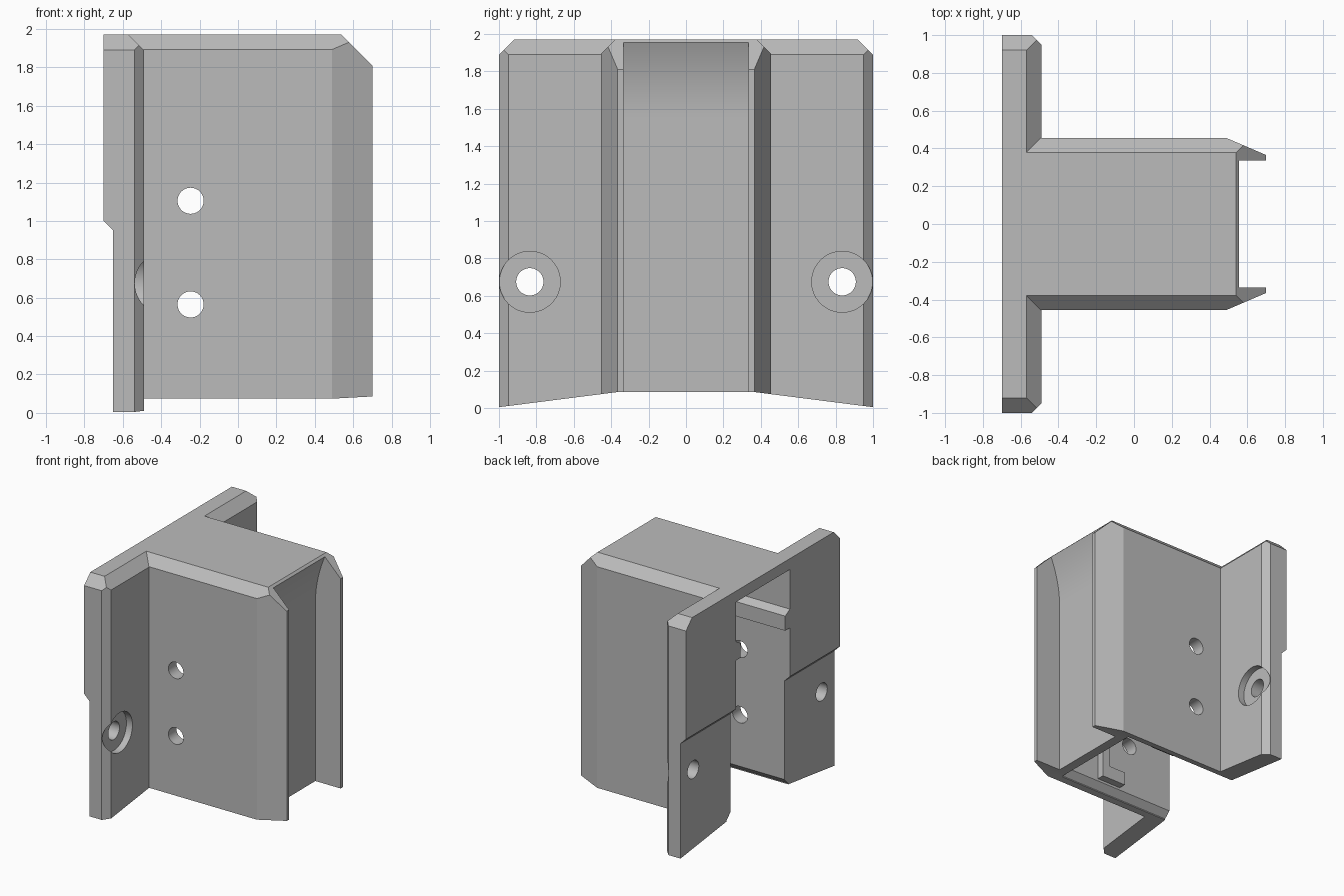
import bpy, bmesh, math
from mathutils import Vector

if "Cube" in bpy.data.objects:
    bpy.data.objects.remove(bpy.data.objects["Cube"], do_unlink=True)

grey = bpy.data.materials.new("plain grey")
grey.use_nodes = True
colour = (0.5, 0.5, 0.5, 1)
grey.diffuse_color = colour
grey.node_tree.nodes["Principled BSDF"].inputs["Base Color"].default_value = colour


def make_object(name, bm):
    bmesh.ops.recalc_face_normals(bm, faces=bm.faces[:])
    mesh = bpy.data.meshes.new(name)
    bm.to_mesh(mesh)
    bm.free()
    obj = bpy.data.objects.new(name, mesh)
    bpy.context.collection.objects.link(obj)
    mesh.materials.append(grey)
    return obj


def prism(name, profile, axis, lo, hi, planes=()):
    """Extrude a profile along an axis, then trim it with (point, outward normal) planes."""
    place = {"x": lambda a, b, t: (t, a, b),
             "y": lambda a, b, t: (a, t, b),
             "z": lambda a, b, t: (a, b, t)}[axis]
    bm = bmesh.new()
    rings = [[bm.verts.new(place(a, b, t)) for a, b in profile] for t in (lo, hi)]
    for ring in rings:
        bm.faces.new(ring)
    n = len(profile)
    for i in range(n):
        j = (i + 1) % n
        bm.faces.new((rings[0][i], rings[0][j], rings[1][j], rings[1][i]))
    for point, normal in planes:
        cut = bmesh.ops.bisect_plane(bm, geom=bm.verts[:] + bm.edges[:] + bm.faces[:],
                                     plane_co=point, plane_no=Vector(normal).normalized(),
                                     clear_outer=True)
        edges = [g for g in cut["geom_cut"] if isinstance(g, bmesh.types.BMEdge)]
        bmesh.ops.holes_fill(bm, edges=edges, sides=0)
    return make_object(name, bm)


def mirrored(half):
    return half + [(-a, b) for a, b in reversed(half)]


def rect(a0, a1, b0, b1):
    return [(a0, b0), (a1, b0), (a1, b1), (a0, b1)]


def circle(a, b, r, n=48):
    return [(a + r * math.cos(2 * math.pi * i / n), b + r * math.sin(2 * math.pi * i / n))
            for i in range(n)]


def combine(target, other, operation):
    mod = target.modifiers.new("combine", "BOOLEAN")
    mod.object, mod.operation, mod.solver = other, operation, "EXACT"
    bpy.context.view_layer.update()
    graph = bpy.context.evaluated_depsgraph_get()
    mesh = bpy.data.meshes.new_from_object(target.evaluated_get(graph))
    target.modifiers.clear()
    target.data = mesh
    bpy.data.objects.remove(other, do_unlink=True)


TOP = 1.97

# Mounting plate with bevelled top and outer edges
plate_outline = [(-0.7, -1), (-0.54, -1), (-0.49, -0.95), (-0.49, 0.95), (-0.54, 1), (-0.7, 1)]
bracket = prism("mounting_bracket", plate_outline, "z", 0, TOP, [
    ((-0.57, 0, TOP), (1, 0, 1)),
    ((0, 0.92, TOP), (0, 1, 1)),
    ((0, -0.92, TOP), (0, -1, 1))])

# Projecting housing with tapered lips
housing_outline = [(-0.6, -0.455), (0.49, -0.455), (0.7, -0.365),
                   (0.7, 0.365), (0.49, 0.455), (-0.6, 0.455)]
housing = prism("housing", housing_outline, "z", 0, TOP, [
    ((0.54, 0, TOP), (1, 0, 1)),
    ((0, 0.378, TOP), (0, 1, 1)),
    ((0, -0.378, TOP), (0, -1, 1))])
combine(bracket, housing, "UNION")

# Open channel between the lips, curving outward near the top
curve = [(0.47 + 0.53 * (0.42 * i / 12) ** 2, 1.55 + 0.42 * i / 12) for i in range(13)]
channel = [(0.9, -0.1), (0.47, -0.1)] + curve + [(0.6, 2.1), (0.9, 2.1)]
combine(bracket, prism("channel_cutter", channel, "y", -0.335, 0.335), "DIFFERENCE")

# Inner cavity, open at the back and below, leaving a ledge on each wall
cavity = mirrored([(0.4, -0.1), (0.4, 0.09), (0.35, 0.14), (0.35, 1.4), (0.29, 1.4),
                   (0.29, 1.52), (0.35, 1.555), (0.35, 1.88)])
combine(bracket, prism("cavity_cutter", cavity, "x", -0.8, 0.39), "DIFFERENCE")

# Upright ribs with a small foot on the inner walls
for side in (-1, 1):
    rib = [(-0.15, 0.16), (0.07, 0.16), (0.07, 1.45), (0, 1.45), (0, 0.27), (-0.15, 0.27)]
    ends = sorted((side * 0.29, side * 0.38))
    combine(bracket, prism("inner_rib", rib, "y", *ends), "UNION")

# Shallow step in the lower back
step = [(-0.8, -0.1), (-0.65, -0.1), (-0.65, 0.95), (-0.7, 1.0), (-0.8, 1.1)]
combine(bracket, prism("step_cutter", step, "y", -1.1, 1.1), "DIFFERENCE")

# Underside rising toward the middle
underside = mirrored([(1.1, -0.2), (1.1, -0.008), (0.37, 0.085)])
combine(bracket, prism("underside_cutter", underside, "x", -0.9, 0.9), "DIFFERENCE")

# Counterbored screw holes through the plate
for side in (-1, 1):
    y = side * 0.835
    combine(bracket, prism("bore_cutter", circle(y, 0.675, 0.163), "x", -0.545, -0.3), "DIFFERENCE")
    combine(bracket, prism("hole_cutter", circle(y, 0.675, 0.073), "x", -0.9, -0.3), "DIFFERENCE")

# Cross holes through both housing walls
for z in (0.565, 1.105):
    combine(bracket, prism("hole_cutter", circle(-0.247, z, 0.068), "y", -0.6, 0.6), "DIFFERENCE")

# Tidy coplanar faces and shade
bm = bmesh.new()
bm.from_mesh(bracket.data)
bmesh.ops.remove_doubles(bm, verts=bm.verts[:], dist=0.0001)
bmesh.ops.dissolve_limit(bm, angle_limit=math.radians(0.3), verts=bm.verts[:], edges=bm.edges[:])
bm.to_mesh(bracket.data)
bm.free()
bpy.ops.object.select_all(action="DESELECT")
bracket.select_set(True)
bpy.context.view_layer.objects.active = bracket
bpy.ops.object.shade_smooth_by_angle(angle=math.radians(20))
